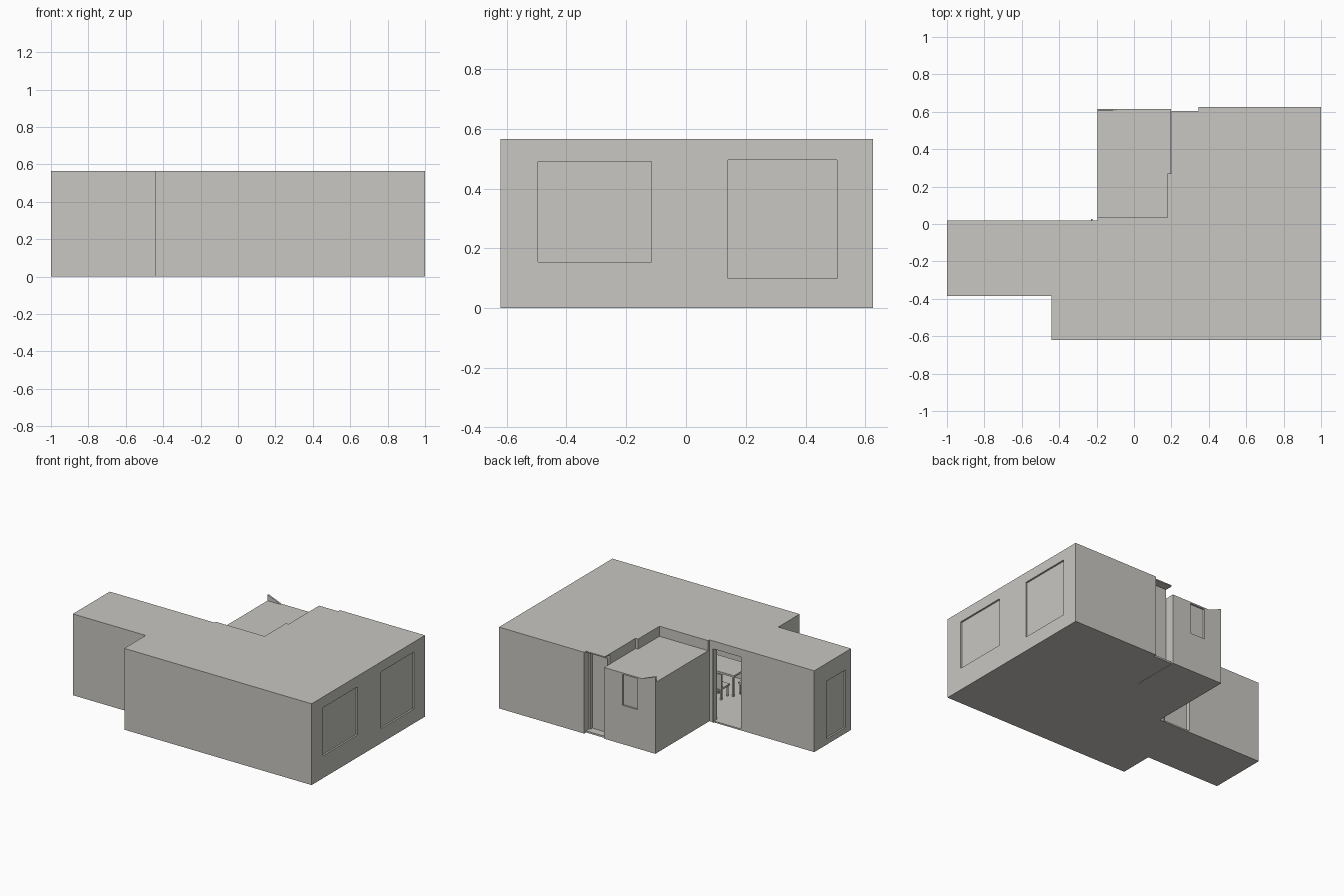
import bpy
import bmesh

if "Cube" in bpy.data.objects:
    bpy.data.objects.remove(bpy.data.objects["Cube"], do_unlink=True)

grey = bpy.data.materials.new("warm_grey")
grey.use_nodes = True
grey.diffuse_color = (0.58, 0.57, 0.54, 1)
grey.node_tree.nodes["Principled BSDF"].inputs["Base Color"].default_value = grey.diffuse_color


def prism(name, outline, low, high, axis="z"):
    """Extrude an outline; axis y reads the outline as x, z."""
    bm = bmesh.new()
    if axis == "z":
        points = [(a, b, low) for a, b in outline]
        move = (0, 0, high - low)
    else:
        points = [(a, low, b) for a, b in outline]
        move = (0, high - low, 0)
    face = bm.faces.new([bm.verts.new(p) for p in points])
    new = bmesh.ops.extrude_face_region(bm, geom=[face])["geom"]
    bmesh.ops.translate(bm, vec=move, verts=[g for g in new if isinstance(g, bmesh.types.BMVert)])
    bmesh.ops.recalc_face_normals(bm, faces=bm.faces)
    mesh = bpy.data.meshes.new(name)
    bm.to_mesh(mesh)
    bm.free()
    mesh.materials.append(grey)
    obj = bpy.data.objects.new(name, mesh)
    bpy.context.collection.objects.link(obj)
    return obj


def box(name, x, y, z):
    return prism(name, [(x[0], y[0]), (x[1], y[0]), (x[1], y[1]), (x[0], y[1])], *z)


def cut(target, cutter):
    cutter.hide_render = True
    mod = target.modifiers.new("cut", "BOOLEAN")
    mod.operation = "DIFFERENCE"
    mod.solver = "EXACT"
    mod.object = cutter
    bpy.context.view_layer.objects.active = target
    bpy.ops.object.modifier_apply(modifier=mod.name)
    bpy.data.objects.remove(cutter, do_unlink=True)


TOP = 0.565

# Main house with its side wing
house = prism("main_house", [
    (-1, -0.385), (-0.44, -0.385), (-0.44, -0.62), (1, -0.62), (1, 0.625),
    (0.345, 0.625), (0.345, 0.605), (0.2, 0.605), (0.2, 0.27),
    (0.18, 0.27), (0.18, 0.035), (-0.195, 0.035), (-0.195, 0.02), (-1, 0.02)], 0, TOP)

# Hollow living space
cut(house, prism("interior_cutter", [
    (-0.97, -0.355), (-0.41, -0.355), (-0.41, -0.59), (0.97, -0.59),
    (0.97, -0.01), (-0.97, -0.01)], 0.01, TOP - 0.01))

# Patio opening, entrance recess and shallow window recesses
for name, x, y, z in [
    ("patio_cutter", (-0.435, -0.23), (-0.1, 0.1), (0.01, 0.51)),
    ("entrance_cutter", (0.19, 0.345), (0.55, 0.7), (0.012, TOP - 0.008)),
    ("front_window_cutter", (0.988, 1.1), (-0.495, -0.115), (0.155, 0.49)),
    ("rear_window_cutter", (0.988, 1.1), (0.14, 0.505), (0.1, 0.495)),
    ("wing_window_cutter", (-1.1, -0.988), (-0.325, -0.117), (0.04, 0.44)),
]:
    cut(house, box(name, x, y, z))

# Lower rear room with its window and raised roof corner
room = prism("rear_room", [
    (-0.195, 0.035), (0.18, 0.035), (0.18, 0.27), (0.198, 0.27),
    (0.198, 0.615), (-0.195, 0.615)], 0, 0.495)
cut(room, box("room_window_cutter", (-0.057, 0.057), (0.603, 0.7), (0.27, 0.485)))
prism("raised_roof_corner", [(-0.195, 0.49), (-0.08, 0.49), (-0.195, 0.535)], 0.603, 0.615, "y")

# Entrance door and jamb
box("entrance_door", (0.215, 0.33), (0.548, 0.556), (0.03, 0.53))
box("entrance_jamb", (0.335, 0.345), (0.55, 0.57), (0.012, TOP - 0.008))
box("patio_post", (-0.23, -0.222), (0.015, 0.028), (0, 0.51))


def furniture(name, x, y, half_x, half_y, height, leg):
    box(name + "_top", (x - half_x, x + half_x), (y - half_y, y + half_y), (height - 0.012, height))
    for sx in (-1, 1):
        for sy in (-1, 1):
            lx = x + sx * (half_x - leg)
            ly = y + sy * (half_y - leg)
            box(name + "_leg", (lx - leg / 2, lx + leg / 2), (ly - leg / 2, ly + leg / 2),
                (0.01, height - 0.01))


# Dining table and chairs
furniture("table", 0.02, -0.44, 0.15, 0.1, 0.16, 0.012)
for x, y, side in [(-0.17, -0.44, -1), (0.21, -0.44, 1), (-0.05, -0.3, 0), (0.09, -0.3, 0)]:
    furniture("chair", x, y, 0.045, 0.045, 0.095, 0.01)
    if side:
        bx = x + side * 0.04
        box("chair_back", (bx - 0.005, bx + 0.005), (y - 0.045, y + 0.045), (0.09, 0.19))
    else:
        box("chair_back", (x - 0.045, x + 0.045), (y + 0.035, y + 0.045), (0.09, 0.19))
